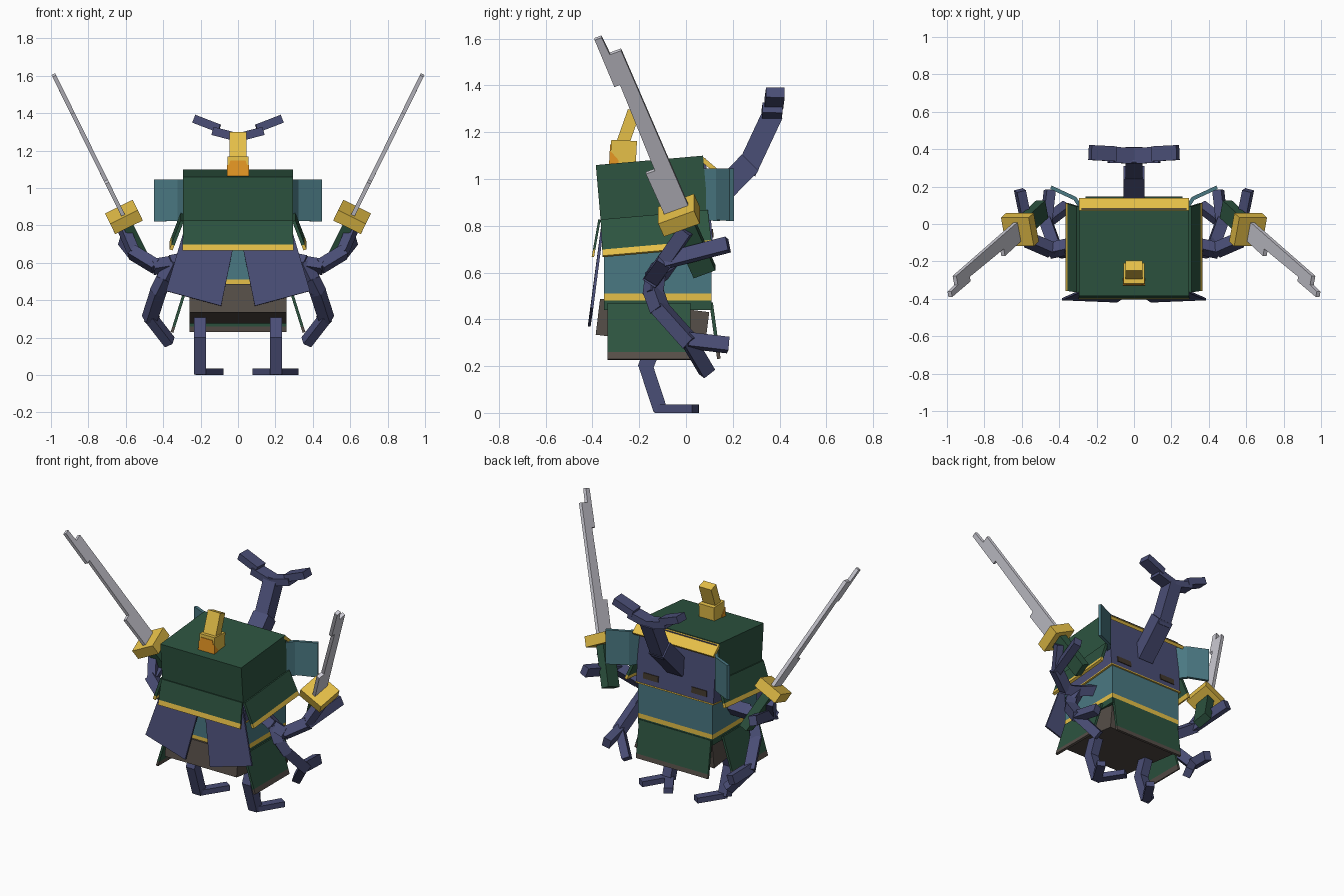
import bpy, bmesh, math
from mathutils import Vector as V, Matrix

if "Cube" in bpy.data.objects:
    bpy.data.objects.remove(bpy.data.objects["Cube"])

def material(name, rgb):
    m = bpy.data.materials.new(name)
    m.diffuse_color = [((c / 255 + 0.055) / 1.055) ** 2.4 if c > 10 else c / 3294 for c in rgb] + [1]
    m.use_nodes = True
    m.node_tree.nodes["Principled BSDF"].inputs["Base Color"].default_value = m.diffuse_color
    return m

GREEN = material("dark green", (45, 84, 64))
TEAL = material("teal", (74, 120, 130))
NAVY = material("navy", (74, 78, 118))
GOLD = material("gold", (230, 192, 72))
ORANGE = material("orange", (232, 152, 36))
STEEL = material("steel", (208, 207, 216))
BROWN = material("brown", (86, 78, 72))
EYE = material("eye brown", (66, 56, 44))

def build(name, verts, faces, mat, mirror=False):
    """Make one object, and its mirror image across x = 0 when asked."""
    for s in ((1, -1) if mirror else (1,)):
        me = bpy.data.meshes.new(name)
        me.from_pydata([(v[0] * s, v[1], v[2]) for v in verts], [], faces)
        bm = bmesh.new()
        bm.from_mesh(me)
        bmesh.ops.recalc_face_normals(bm, faces=bm.faces)
        bm.to_mesh(me)
        bm.free()
        me.materials.append(mat)
        n = name if not mirror else ("right_" if s > 0 else "left_") + name
        bpy.context.collection.objects.link(bpy.data.objects.new(n, me))

def prism(name, loop, offset, mat, mirror=False):
    """Solid between a planar loop and the same loop moved by offset."""
    n = len(loop)
    verts = [V(p) for p in loop] + [V(p) + V(offset) for p in loop]
    faces = [tuple(range(n)), tuple(range(2 * n - 1, n - 1, -1))]
    faces += [(i, (i + 1) % n, n + (i + 1) % n, n + i) for i in range(n)]
    build(name, verts, faces, mat, mirror)

def box(name, lo, hi, mat, M=Matrix(), mirror=False):
    loop = [(lo[0], lo[1]), (hi[0], lo[1]), (hi[0], hi[1]), (lo[0], hi[1])]
    off = M.to_3x3() @ V((0, 0, hi[2] - lo[2]))
    prism(name, [M @ V((x, y, lo[2])) for x, y in loop], off, mat, mirror)

def plate(name, a, b, c, d, thick, mat, M=Matrix(), mirror=False):
    a, b, c, d = (M @ V(p) for p in (a, b, c, d))
    prism(name, [a, b, c, d], (b - a).cross(d - a).normalized() * thick, mat, mirror)

def beam(name, a, b, w, h, mat, ref=(1, 0, 0), mirror=False):
    """Square bar from a to b; w runs along ref, h across it."""
    a, b = V(a), V(b)
    d = (b - a).normalized()
    u = V(ref)
    u = (u - d * u.dot(d)).normalized()
    v = d.cross(u)
    loop = [a + u * (w / 2 * i) + v * (h / 2 * j) for i, j in ((-1, -1), (1, -1), (1, 1), (-1, 1))]
    prism(name, loop, b - a, mat, mirror)

def trimmed(name, top, bottom, t, thick, main, trim, M=Matrix(), mirror=False):
    """Flared plate with a coloured strip (fraction t) along the lower edge."""
    (a, b), (d, c) = [[V(p) for p in e] for e in (top, bottom)]
    m, n = d.lerp(a, t), c.lerp(b, t)
    plate(name, a, b, n, m, thick, main, M, mirror)
    plate(name + "_trim", m, n, c, d, thick, trim, M, mirror)

# Banded torso
for nm, z0, z1, m in (("torso", .51, .74, TEAL), ("belt", .48, .51, GOLD), ("hips", .44, .48, GREEN)):
    box(nm, (-.27, -.35, z0), (.27, .11, z1), m)

# Tilted brown under-body
U = Matrix.Translation((0, -.145, .37)) @ Matrix.Rotation(math.radians(-7), 4, 'X')
box("under_body", (-.26, -.235, -.065), (.26, .235, .09), BROWN, U)

# Flared hip plates
trimmed("hip_plate", [(.285, -.335, .47), (.285, .02, .47)], [(.36, -.335, .23), (.36, .02, .23)],
        .13, .015, GREEN, BROWN, mirror=True)
trimmed("rear_plate", [(-.26, .1, .47), (.26, .1, .47)], [(-.26, .133, .23), (.26, .133, .23)],
        .12, .015, GREEN, BROWN)

# Helmet shell and head, tilted slightly
H = Matrix.Translation((0, -.146, .96)) @ Matrix.Rotation(math.radians(5), 4, 'X')
box("helmet_shell", (-.293, -.23, -.12), (.293, .23, .12), GREEN, H)
box("head", (-.28, -.2, -.265), (.28, .24, .11), NAVY, H)
box("head_trim", (-.283, -.2, -.273), (.283, .243, -.265), GOLD, H)
box("eye", (.12, .235, -.232), (.23, .245, -.195), EYE, H, mirror=True)
trimmed("shell_side", [(.29, -.23, -.12), (.29, .23, -.12)], [(.35, -.235, -.275), (.35, .235, -.275)],
        .17, -.018, GREEN, GOLD, H, mirror=True)
trimmed("shell_front", [(-.293, -.23, -.115), (.293, -.23, -.115)], [(-.297, -.272, -.272), (.297, -.272, -.272)],
        .2, -.01, GREEN, GOLD, H)
plate("visor", (-.293, .225, .12), (.293, .225, .12), (.293, .29, .055), (-.293, .29, .055), -.02, GOLD, H)

# Helmet wings
for a, b in (((.265, .08), (.31, .145)), ((.31, .145), (.44, .205))):
    plate("helmet_wing", (*a, .825), (*b, .82), (*b, 1.045), (*a, 1.045), .02, TEAL, mirror=True)

# Crest on the helmet top, with an orange lower front
C = Matrix.Translation((0, -.27, 1.06)) @ Matrix.Rotation(math.radians(-3), 4, 'X')
box("crest_base", (-.055, -.055, -.01), (.055, .055, .105), GOLD, C)
glow = [(-.059, -.005), (-.059, .06), (-.02, .02), (-.02, -.005)]
prism("crest_glow", [C @ V((-.058, y, z)) for y, z in glow], (.116, 0, 0), ORANGE)
prism("crest_glow_front", [C @ V(p) for p in ((-.05, -.059, .055), (.05, -.059, .055), (.04, -.059, .085),
      (-.04, -.059, .085))], (0, .006, 0), ORANGE)
beam("crest_post", (0, -.275, 1.14), (0, -.222, 1.29), .09, .055, GOLD)

# Horn with forked antlers
beam("horn_base", (0, .08, .87), (0, .275, 1.07), .11, .1, NAVY)
beam("horn_stem", (0, .255, 1.03), (0, .372, 1.28), .09, .09, NAVY)
beam("antler_inner", (0, .365, 1.27), (.135, .37, 1.305), .085, .045, NAVY, (0, 1, 0), True)
beam("antler_outer", (.1, .375, 1.318), (.235, .382, 1.37), .08, .045, NAVY, (0, 1, 0), True)

# Front wing flaps, tucked under the shell's front plate
plate("front_flap", (.385, -.408, .45), (.09, -.42, .37), (.01, -.368, .76), (.275, -.36, .82), .012, NAVY, mirror=True)

# Arms: each a bent limb ending in two claws
arms = {
    "upper_arm": ([(.25, -.08, .62), (.35, -.12, .595), (.44, -.14, .58), (.555, -.09, .65)],
                  [(.61, .18, .72), (.61, .0, .78)]),
    "lower_arm": ([(.25, -.09, .62), (.35, -.13, .6), (.39, -.14, .52), (.425, -.115, .45), (.47, .01, .31)],
                  [(.45, .18, .29), (.365, .09, .175)]),
}
for nm, (path, claws) in arms.items():
    for a, b in zip(path, path[1:]):
        a, b = V(a), V(b)
        beam(nm, a, b + (b - a).normalized() * .015, .062, .065, NAVY, (.3, .5, .8), True)
    for c in claws:
        beam(nm + "_claw", path[-1], c, .05, .06, NAVY, (1, 0, .3), True)

# Swords: guard, hilt and stepped blade
G, D, E = V((.61, -.03, .845)), V((.41, -.376, .83)).normalized(), V((.167, .926, .337)).normalized()
N = D.cross(E)
beam("sword_guard", G - D * .033, G + D * .033, .165, .165, GOLD, E, True)
beam("sword_hilt", G - D * .29, G, .1, .055, GREEN, E, True)
profile = [(-.055, 0), (-.055, .24), (-.014, .24), (.002, .675), (-.024, .675), (-.018, .914),
           (.014, .914), (.016, .825), (.068, .825), (.055, 0)]
prism("sword_blade", [G + E * p + D * s - N * .011 for p, s in profile], N * .022, STEEL, True)

# Legs and feet (the right foot has an extra outer toe)
beam("thigh", (.203, -.12, .33), (.203, -.175, .19), .062, .065, NAVY, mirror=True)
beam("shin", (.203, -.175, .21), (.203, -.11, .012), .062, .06, NAVY, mirror=True)
for nm, s, x in (("right_inner_toe", 1, .1), ("right_outer_toe", 1, .3), ("left_toe", -1, .1)):
    beam(nm, (.203 * s, -.12, .018), (x * s, .04, .018), .055, .035, NAVY)
